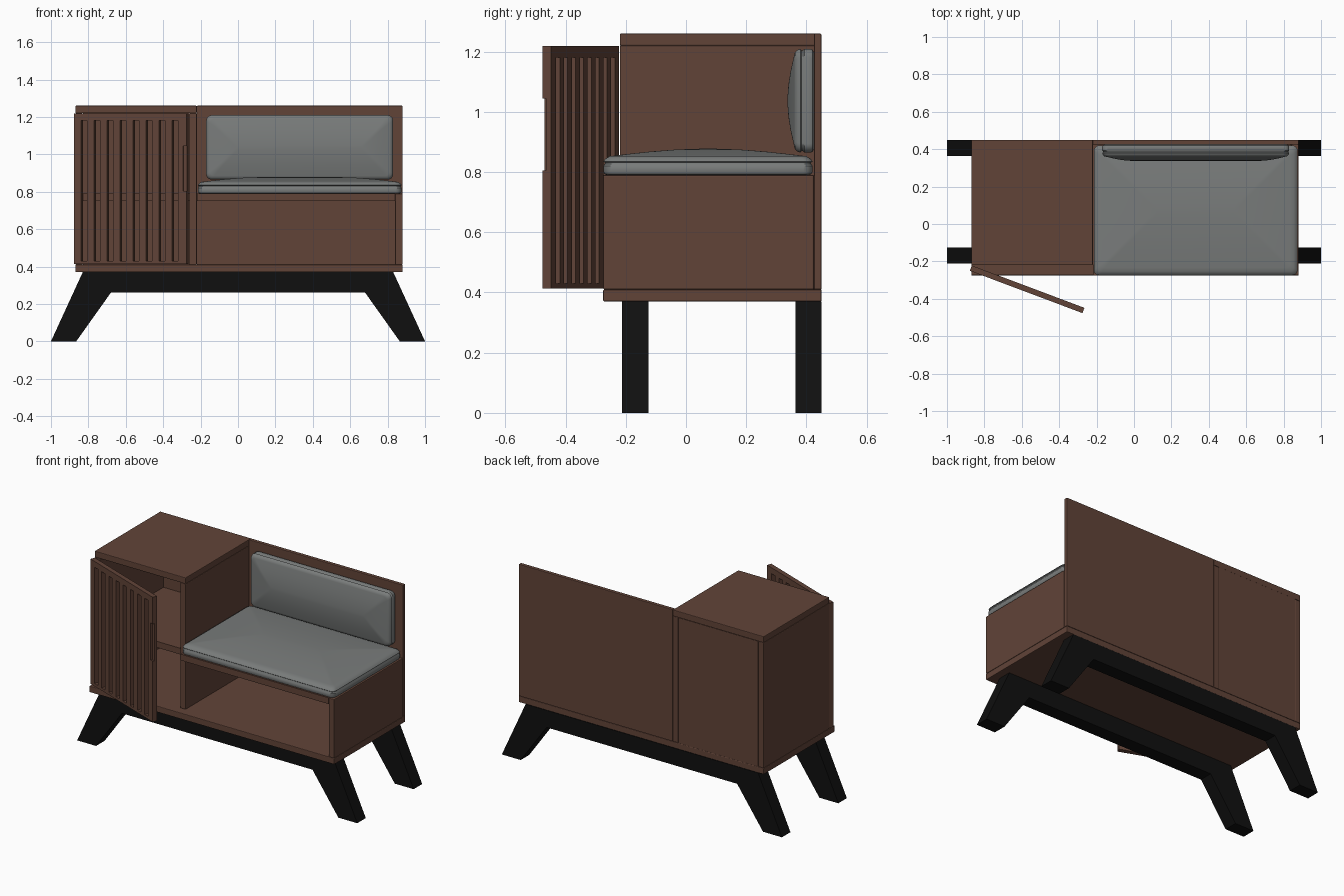
import bpy, bmesh, math
from mathutils import Matrix

if "Cube" in bpy.data.objects:
    bpy.data.objects.remove(bpy.data.objects["Cube"])


def material(name, rgb):
    m = bpy.data.materials.new(name)
    m.use_nodes = True
    m.diffuse_color = (*rgb, 1)
    node = m.node_tree.nodes["Principled BSDF"]
    node.inputs["Base Color"].default_value = (*rgb, 1)
    node.inputs["Roughness"].default_value = 0.7
    return m


WOOD = material("walnut wood", (0.12, 0.057, 0.039))
FABRIC = material("grey fabric", (0.19, 0.2, 0.197))
BLACK = material("black wood", (0.005, 0.005, 0.005))


def finish(name, bm, mat, matrix=None, bevel=0.0):
    bmesh.ops.recalc_face_normals(bm, faces=bm.faces)
    me = bpy.data.meshes.new(name)
    bm.to_mesh(me)
    bm.free()
    me.materials.append(mat)
    ob = bpy.data.objects.new(name, me)
    bpy.context.collection.objects.link(ob)
    if matrix:
        ob.matrix_world = matrix
    if bevel:
        mod = ob.modifiers.new("soft edge", "BEVEL")
        mod.width = bevel
        mod.segments = 2
    return ob


def add_box(bm, x0, x1, y0, y1, z0, z1):
    place = Matrix.Translation(((x0 + x1) / 2, (y0 + y1) / 2, (z0 + z1) / 2))
    size = Matrix.Diagonal((x1 - x0, y1 - y0, z1 - z0, 1))
    bmesh.ops.create_cube(bm, size=1, matrix=place @ size)


def panel(name, *bounds, bevel=0.004):
    bm = bmesh.new()
    add_box(bm, *bounds)
    return finish(name, bm, WOOD, bevel=bevel)


# Main levels of the carcass
LEFT, MID, RIGHT = -0.87, -0.22, 0.88
FRONT, CAB_FRONT, BACK = -0.275, -0.22, 0.45
BASE, FLOOR, SEAT, TOP = 0.37, 0.41, 0.79, 1.26
T = 0.04

# Cabinet and bench panels
panel("base_board", LEFT, RIGHT, FRONT, BACK, BASE, FLOOR)
panel("cabinet_outer_side", LEFT, LEFT + T, CAB_FRONT, BACK, FLOOR, TOP - T)
panel("cabinet_divider", MID - T, MID, CAB_FRONT, BACK, FLOOR, TOP - T)
panel("cabinet_top", LEFT, MID, CAB_FRONT, BACK, TOP - T, TOP)
panel("cabinet_shelf", LEFT + T, MID - T, CAB_FRONT + 0.01, BACK - 0.025, SEAT - T, SEAT, bevel=0)
panel("cabinet_back", LEFT + T, MID - T, BACK - 0.025, BACK, FLOOR, TOP - T, bevel=0)
panel("bench_back", MID, RIGHT, BACK - 0.025, BACK, FLOOR, TOP)
panel("bench_side", RIGHT - T, RIGHT, FRONT, BACK - 0.025, FLOOR, SEAT)
panel("bench_seat_board", MID, RIGHT - T, FRONT, BACK - 0.025, SEAT - T, SEAT, bevel=0)

# Slatted door, built flat along local x and swung open on its hinge
LENGTH, THICK, SLOT, PITCH, STILE = 0.643, 0.03, 0.035, 0.0743, 0.04
DOOR_Z0, DOOR_Z1 = 0.413, 1.218
bm = bmesh.new()
last = STILE + 7 * PITCH + SLOT
lip = LENGTH - 0.02
add_box(bm, 0, STILE, -THICK, 0, DOOR_Z0, DOOR_Z1)
add_box(bm, last, lip, -THICK, 0, DOOR_Z0, DOOR_Z1)
for z0, z1 in ((DOOR_Z0, 0.43), (1.18, DOOR_Z1)):
    add_box(bm, STILE, last, -THICK, 0, z0, z1)
for i in range(7):
    u = STILE + i * PITCH + SLOT
    add_box(bm, u, u + PITCH - SLOT, -THICK, 0, 0.43, 1.18)
# Finger grip recessed into the free edge
add_box(bm, lip, LENGTH, -THICK, 0, DOOR_Z0, 0.805)
add_box(bm, lip, LENGTH, -THICK, 0, 1.045, DOOR_Z1)
add_box(bm, lip, LENGTH, -THICK + 0.012, 0, 0.805, 1.045)
hinge = Matrix.Translation((-0.867, -0.222, 0)) @ Matrix.Rotation(math.radians(-20.6), 4, "Z")
finish("slatted_door", bm, WOOD, hinge)


# Leg frames: a rail with a splayed leg at each end
def leg_frame(name, y0, y1):
    half = [(0.83, BASE), (1.0, 0), (0.865, 0), (0.68, 0.26)]
    outline = half + [(-x, z) for x, z in reversed(half)]
    bm = bmesh.new()
    face = bm.faces.new([bm.verts.new((x, y0, z)) for x, z in outline])
    moved = bmesh.ops.extrude_face_region(bm, geom=[face])["geom"]
    verts = [v for v in moved if isinstance(v, bmesh.types.BMVert)]
    bmesh.ops.translate(bm, verts=verts, vec=(0, y1 - y0, 0))
    finish(name, bm, BLACK)


leg_frame("front_leg_frame", -0.212, -0.125)
leg_frame("back_leg_frame", 0.363, BACK)


# Cushions: rounded rectangles lofted up to a soft dome, with a pinched seam
def cushion(name, w, d, edge, height, matrix):
    rise = height - edge
    profile = [(0.012, 0), (0.003, 0.004), (0, 0.012), (0, edge - 0.014),
               (0.005, edge - 0.008), (0.005, edge - 0.004), (0, edge)]
    for t in (0.02, 0.06, 0.12, 0.25, 0.45, 0.7, 0.95):
        lift = 0.35 * min(1, t / 0.06) ** 0.5 + 0.65 * math.sin(t * math.pi / 2)
        profile.append((t * d / 2, edge + rise * lift))
    bm = bmesh.new()
    rings = []
    for inset, z in profile:
        hx, hy = w / 2 - inset, d / 2 - inset
        r = min(max(0.03 - inset * 0.3, 0.012), hy * 0.9)
        ring = []
        for q, (sx, sy) in enumerate(((1, 1), (-1, 1), (-1, -1), (1, -1))):
            for k in range(6):
                a = math.pi / 2 * (q + k / 5)
                ring.append(bm.verts.new((sx * (hx - r) + r * math.cos(a),
                                          sy * (hy - r) + r * math.sin(a), z)))
        rings.append(ring)
    for lo, hi in zip(rings, rings[1:]):
        for i in range(len(lo)):
            j = (i + 1) % len(lo)
            bm.faces.new((lo[i], lo[j], hi[j], hi[i]))
    bm.faces.new(rings[0])
    bm.faces.new(rings[-1])
    ob = finish(name, bm, FABRIC, matrix)
    bpy.ops.object.select_all(action="DESELECT")
    ob.select_set(True)
    bpy.context.view_layer.objects.active = ob
    bpy.ops.object.shade_smooth_by_angle(angle=math.radians(40))


cushion("seat_cushion", 1.09, 0.695, 0.045, 0.088, Matrix.Translation((0.33, 0.073, SEAT)))
cushion("back_cushion", 1.0, 0.345, 0.045, 0.088,
        Matrix.Translation((0.33, 0.425, 1.037)) @ Matrix.Rotation(math.pi / 2, 4, "X"))
